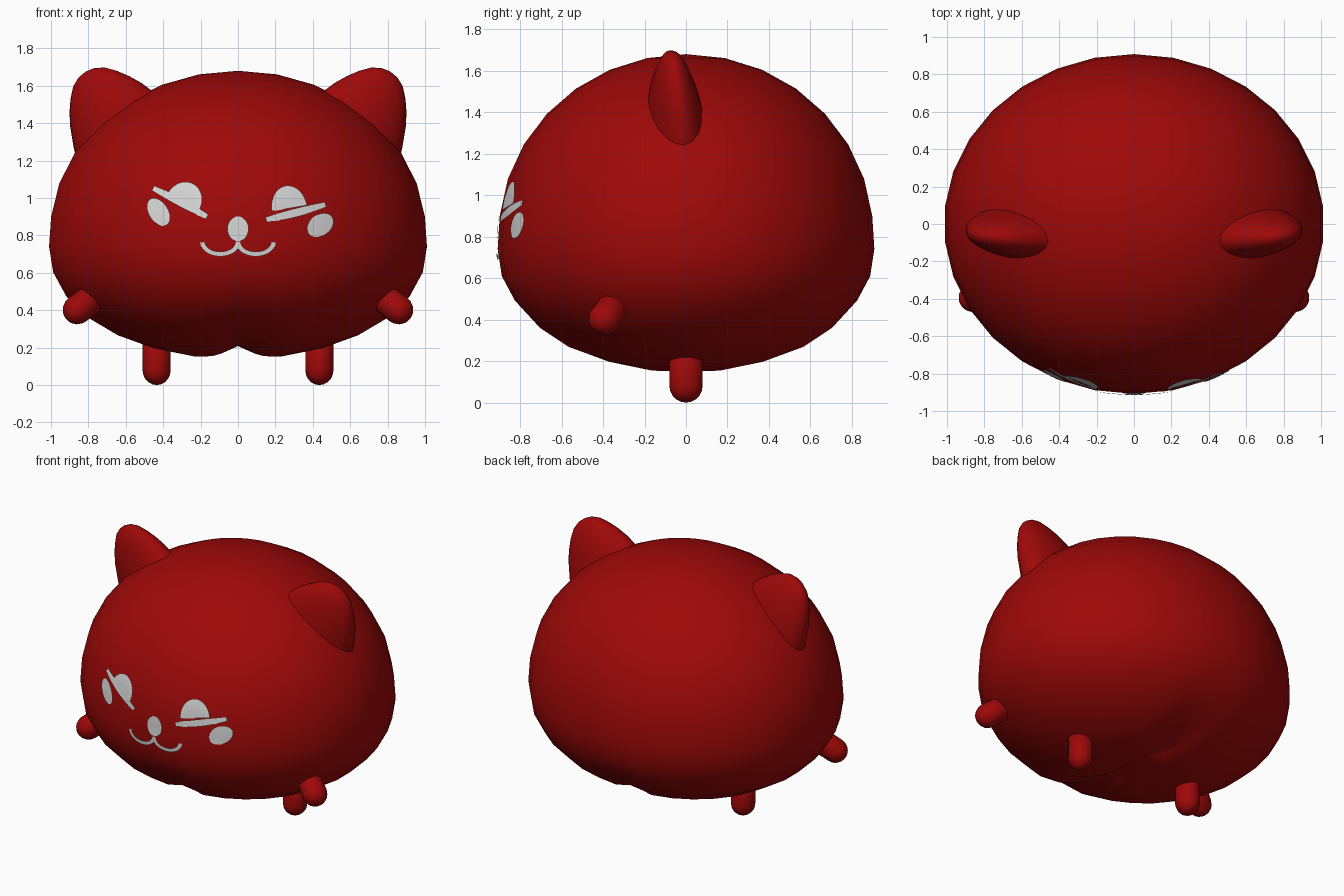
import bpy, bmesh, math
from mathutils import Vector

if "Cube" in bpy.data.objects:
    bpy.data.objects.remove(bpy.data.objects["Cube"])


def material(name, rgb):
    m = bpy.data.materials.new(name)
    m.diffuse_color = (*rgb, 1)
    m.use_nodes = True
    m.node_tree.nodes["Principled BSDF"].inputs["Base Color"].default_value = m.diffuse_color
    return m


RED = material("deep red", (0.34, 0.0025, 0.0025))
WHITE = material("face white", (0.66, 0.66, 0.66))


def finish(name, bm, mat):
    me = bpy.data.meshes.new(name)
    bm.to_mesh(me)
    bm.free()
    me.materials.append(mat)
    for p in me.polygons:
        p.use_smooth = True
    ob = bpy.data.objects.new(name, me)
    bpy.context.collection.objects.link(ob)
    return ob


def loft(name, rings, mat=RED):
    """Skin a closed solid over a list of point rings."""
    bm = bmesh.new()
    vs = [[bm.verts.new(p) for p in r] for r in rings]
    n = len(rings[0])
    for a, b in zip(vs, vs[1:]):
        for i in range(n):
            j = (i + 1) % n
            bm.faces.new((a[i], a[j], b[j], b[i]))
    bmesh.ops.remove_doubles(bm, verts=bm.verts, dist=1e-5)
    bmesh.ops.recalc_face_normals(bm, faces=bm.faces)
    return finish(name, bm, mat)


def solid(name, base, axis, wide, flat, profile, n=20):
    """Oval solid along an axis; profile is (height, radius), flat squashes the depth."""
    u = Vector(axis).normalized()
    w = Vector(wide)
    w = (w - u * w.dot(u)).normalized()
    d = u.cross(w) * flat
    rings = []
    for h, r in profile:
        c = Vector(base) + u * h
        rings.append([c + (w * math.cos(t) + d * math.sin(t)) * r
                      for t in (2 * math.pi * i / n for i in range(n))])
    return loft(name, rings)


# Body: squashed ball, fuller below the middle, with a softly cleft underside
CZ, TOP, LOW, WIDTH, DEPTH = 0.81, 0.87, 0.672, 1.01, 0.903


def bulge(c):
    return 1 + 0.11 * max(0, -c)


def body_point(polar, turn):
    c = math.cos(polar)
    r = math.sin(polar) * bulge(c)
    x, y = WIDTH * r * math.sin(turn), DEPTH * r * math.cos(turn)
    if c >= 0:
        return Vector((x, y, CZ + TOP * c))
    cleft = 0.07 * math.exp(-(x / 0.075) ** 2) * c * c
    return Vector((x, y, CZ + LOW * c + cleft))


step = math.radians(12)
loft("body", [[body_point(k * step, i * step) for i in range(30)] for k in range(16)])


def capsule(length, r):
    """Profile of a rod with a rounded far end."""
    dome = [(length - r + r * math.sin(a), r * math.cos(a))
            for a in (math.pi / 2 * k / 5 for k in range(6))]
    return [(0, 0), (0, r)] + dome


EAR = [(-0.15, 0), (-0.15, 0.28), (-0.03, 0.296), (0.05, 0.268), (0.155, 0.225),
       (0.22, 0.188), (0.275, 0.148), (0.326, 0.1), (0.352, 0.05), (0.36, 0)]

# Ears, arms and feet on both sides
for side, s in (("right", 1), ("left", -1)):
    solid(f"{side}_ear", (s * 0.627, -0.05, 1.369), (s * 0.52, -0.04, 0.85),
          (s * 0.83, 0.16, -0.52), 0.49, EAR)
    a, b = Vector((s * 0.70, -0.30, 0.53)), Vector((s * 0.915, -0.425, 0.358))
    solid(f"{side}_arm", a, b - a, (0, 1, 0), 1, capsule((b - a).length, 0.078), 16)
    solid(f"{side}_foot", (s * 0.435, 0, 0.3), (0, 0, -1), (0, 1, 0), 0.94,
          capsule(0.3, 0.08), 16)


# Face details: thin plates that follow the body
def on_body(x, z):
    c = (z - CZ) / (TOP if z > CZ else LOW)
    r2 = (1 - c * c) * bulge(c) ** 2
    return (x, -DEPTH * math.sqrt(r2 - (x / WIDTH) ** 2) - 0.006, z)


def face_front(bm):
    bm.normal_update()
    for f in bm.faces:
        if f.normal.y > 0:
            f.normal_flip()


def plate(name, outline):
    n = len(outline)
    cx = sum(p[0] for p in outline) / n
    cz = sum(p[1] for p in outline) / n
    bm = bmesh.new()
    mid = bm.verts.new(on_body(cx, cz))
    rings = [[bm.verts.new(on_body(cx + (x - cx) * f, cz + (z - cz) * f))
              for x, z in outline] for f in (0.5, 1)]
    for i in range(n):
        j = (i + 1) % n
        bm.faces.new((mid, rings[0][i], rings[0][j]))
        bm.faces.new((rings[0][i], rings[1][i], rings[1][j], rings[0][j]))
    face_front(bm)
    return finish(name, bm, WHITE)


def oval(cx, cz, a, b, tilt=0, sweep=360, n=24):
    t = math.radians(tilt)
    count = n if sweep == 360 else n + 1
    pts = []
    for i in range(count):
        k = math.radians(sweep) * i / n
        u, v = a * math.cos(k), b * math.sin(k)
        pts.append((cx + u * math.cos(t) - v * math.sin(t),
                    cz + u * math.sin(t) + v * math.cos(t)))
    return pts


def ribbon(name, path, widths):
    """Flat stroke following a path on the body."""
    bm = bmesh.new()
    rows = []
    for i, (x, z) in enumerate(path):
        p, q = path[max(i - 1, 0)], path[min(i + 1, len(path) - 1)]
        d = Vector((q[0] - p[0], q[1] - p[1])).normalized() * widths(i / (len(path) - 1))
        rows.append((bm.verts.new(on_body(x - d.y, z + d.x)),
                     bm.verts.new(on_body(x + d.y, z - d.x))))
    for a, b in zip(rows, rows[1:]):
        bm.faces.new((a[0], a[1], b[1], b[0]))
    face_front(bm)
    return finish(name, bm, WHITE)


def line(x0, z0, x1, z1, bow, n=12):
    return [(x0 + (x1 - x0) * i / n,
             z0 + (z1 - z0) * i / n + bow * math.sin(math.pi * i / n)) for i in range(n + 1)]


def lid_width(t):
    return 0.014 + 0.009 * math.sin(math.pi * t)


plate("left_eye", oval(-0.29, 0.982, 0.095, 0.107, -28, 180))
plate("right_eye", oval(0.275, 0.945, 0.095, 0.122, 10, 180))
ribbon("left_eyelid", line(-0.455, 1.053, -0.165, 0.9, 0.003), lid_width)
ribbon("right_eyelid", line(0.15, 0.884, 0.468, 0.965, -0.003), lid_width)
plate("left_cheek", oval(-0.425, 0.925, 0.082, 0.052, -57))
plate("right_cheek", oval(0.44, 0.855, 0.077, 0.057, 35))
plate("nose", oval(0, 0.835, 0.057, 0.067))

# Mouth: two joined smile curves
for side, s in (("right", 1), ("left", -1)):
    arc = [(s * (0.095 - 0.095 * math.cos(math.pi * i / 14)),
            0.765 - 0.065 * math.sin(math.pi * i / 14)) for i in range(15)]
    ribbon(f"{side}_mouth", arc, lambda t: 0.0125)
